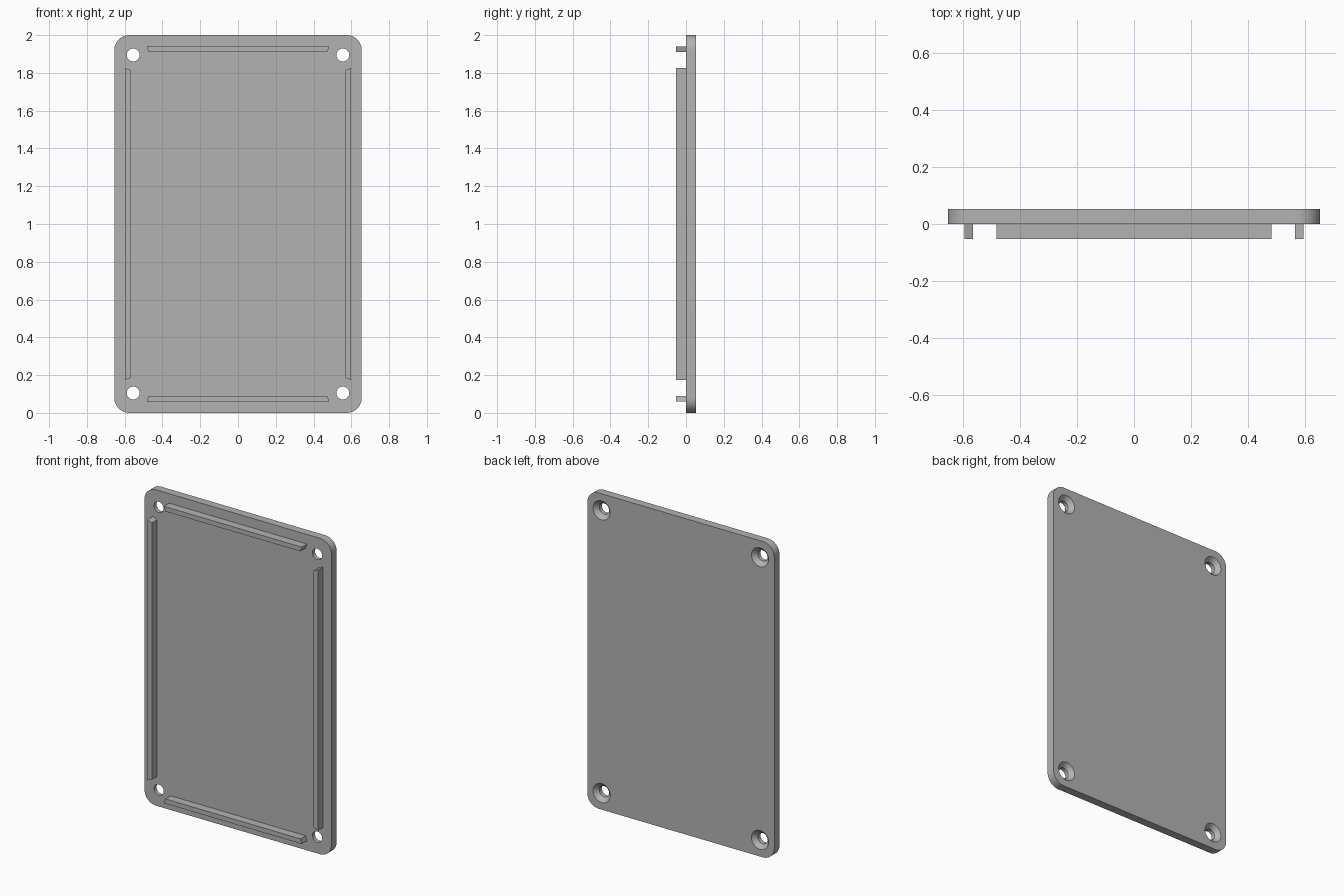
import bpy, bmesh
from math import cos, sin, pi, radians

if "Cube" in bpy.data.objects:
    bpy.data.objects.remove(bpy.data.objects["Cube"], do_unlink=True)

HALF_W, HEIGHT, THICK = 0.655, 2.0, 0.052
CORNER_R = 0.08
HOLE_X, HOLE_Z = 0.555, 0.895      # hole offsets from the panel centre
HOLE_R, SINK_R = 0.034, 0.06
MID = HEIGHT / 2

grey = bpy.data.materials.new("plain grey")
grey.use_nodes = True
colour = (0.45, 0.45, 0.45, 1)
grey.diffuse_color = colour
grey.node_tree.nodes["Principled BSDF"].inputs["Base Color"].default_value = colour


def loft(name, rings):
    """Closed solid through rings of (x, y, z) points."""
    bm = bmesh.new()
    loops = [[bm.verts.new(p) for p in ring] for ring in rings]
    n = len(loops[0])
    for a, b in zip(loops, loops[1:]):
        for i in range(n):
            j = (i + 1) % n
            bm.faces.new((a[i], a[j], b[j], b[i]))
    bm.faces.new(loops[0])
    bm.faces.new(loops[-1])
    bmesh.ops.recalc_face_normals(bm, faces=bm.faces)
    mesh = bpy.data.meshes.new(name)
    bm.to_mesh(mesh)
    bm.free()
    mesh.materials.append(grey)
    obj = bpy.data.objects.new(name, mesh)
    bpy.context.collection.objects.link(obj)
    return obj


def prism(name, outline, y0, y1):
    return loft(name, [[(x, y, z) for x, z in outline] for y in (y0, y1)])


def circle(cx, cz, r, y, n=48):
    return [(cx + r * cos(2 * pi * i / n), y, cz + r * sin(2 * pi * i / n)) for i in range(n)]


# Rounded rectangular panel
outline, steps = [], 12
for k, (sx, sz) in enumerate([(1, 1), (-1, 1), (-1, -1), (1, -1)]):
    for i in range(steps + 1):
        a = (k + i / steps) * pi / 2
        outline.append((sx * (HALF_W - CORNER_R) + CORNER_R * cos(a),
                        MID + sz * (MID - CORNER_R) + CORNER_R * sin(a)))
panel = prism("panel", outline, 0, THICK)

# Countersunk screw holes, wide on the back
sink_start = THICK - (SINK_R - HOLE_R)
over = 0.01
cutters = []
for sx in (-1, 1):
    for sz in (-1, 1):
        profile = [(HOLE_R, -over), (HOLE_R, sink_start), (SINK_R + over, THICK + over)]
        cutter = loft("hole_cutter", [circle(sx * HOLE_X, MID + sz * HOLE_Z, r, y)
                                      for r, y in profile])
        cutter.hide_render = True
        cutters.append(cutter)
        mod = panel.modifiers.new("screw hole", 'BOOLEAN')
        mod.operation, mod.solver, mod.object = 'DIFFERENCE', 'EXACT', cutter

bpy.ops.object.select_all(action='DESELECT')
panel.select_set(True)
bpy.context.view_layer.objects.active = panel
for mod in list(panel.modifiers):
    bpy.ops.object.modifier_apply(modifier=mod.name)
for cutter in cutters:
    bpy.data.objects.remove(cutter, do_unlink=True)
bpy.ops.object.shade_smooth_by_angle(angle=radians(30))

# Locating ribs on the front with mitred ends, longer on the outer edge
def rib(name, inner, outer, half_in, half_out, upright):
    pts = [(-half_out, outer), (half_out, outer), (half_in, inner), (-half_in, inner)]
    if upright:
        pts = [(v, u) for u, v in pts]
    prism(name, [(x, MID + z) for x, z in pts], -THICK, 0)


for side, name in ((1, "top_rib"), (-1, "bottom_rib")):
    rib(name, side * 0.91, side * 0.94, 0.473, 0.483, False)
for side, name in ((1, "left_rib"), (-1, "right_rib")):
    rib(name, side * 0.567, side * 0.597, 0.813, 0.826, True)
